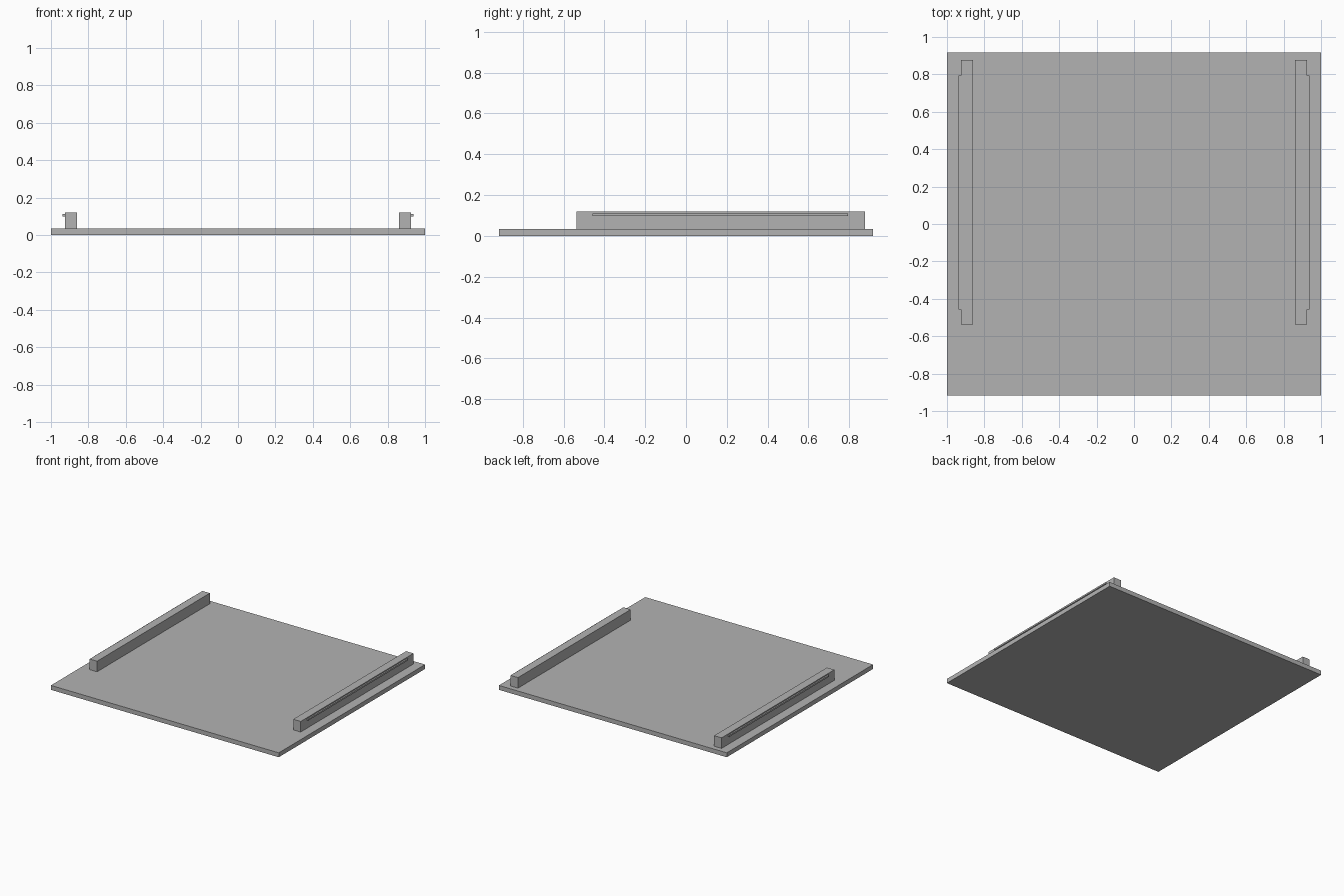
import bpy
import bmesh
from mathutils import Vector

cube = bpy.data.objects.get("Cube")
if cube:
    bpy.data.objects.remove(cube, do_unlink=True)

# Single plain grey finish
GREY = (0.45, 0.45, 0.45, 1.0)
grey = bpy.data.materials.new("plain_grey")
grey.use_nodes = True
grey.diffuse_color = GREY
grey.node_tree.nodes["Principled BSDF"].inputs["Base Color"].default_value = GREY


def add_box(name, low, high):
    """Flat-faced box between two opposite corners."""
    low, high = Vector(low), Vector(high)
    bm = bmesh.new()
    bmesh.ops.create_cube(bm, size=1)
    bmesh.ops.scale(bm, vec=high - low, verts=bm.verts)
    bmesh.ops.translate(bm, vec=(low + high) / 2, verts=bm.verts)
    mesh = bpy.data.meshes.new(name)
    bm.to_mesh(mesh)
    bm.free()
    mesh.materials.append(grey)
    obj = bpy.data.objects.new(name, mesh)
    bpy.context.collection.objects.link(obj)
    return obj


def add_pair(name, low, high):
    """Box on the left (+x) side and its mirror on the right."""
    add_box("left_" + name, low, high)
    add_box("right_" + name, (-high[0], low[1], low[2]), (-low[0], high[1], high[2]))


# Flat base panel
BASE_TOP = 0.035
add_box("base_panel", (-1, -0.917, 0), (1, 0.917, BASE_TOP))

# Side rails standing on the panel
add_pair("rail", (0.861, -0.537, BASE_TOP), (0.926, 0.877, 0.119))

# Thin lips along the outer faces of the rails
add_pair("rail_lip", (0.926, -0.457, 0.098), (0.937, 0.795, 0.111))
